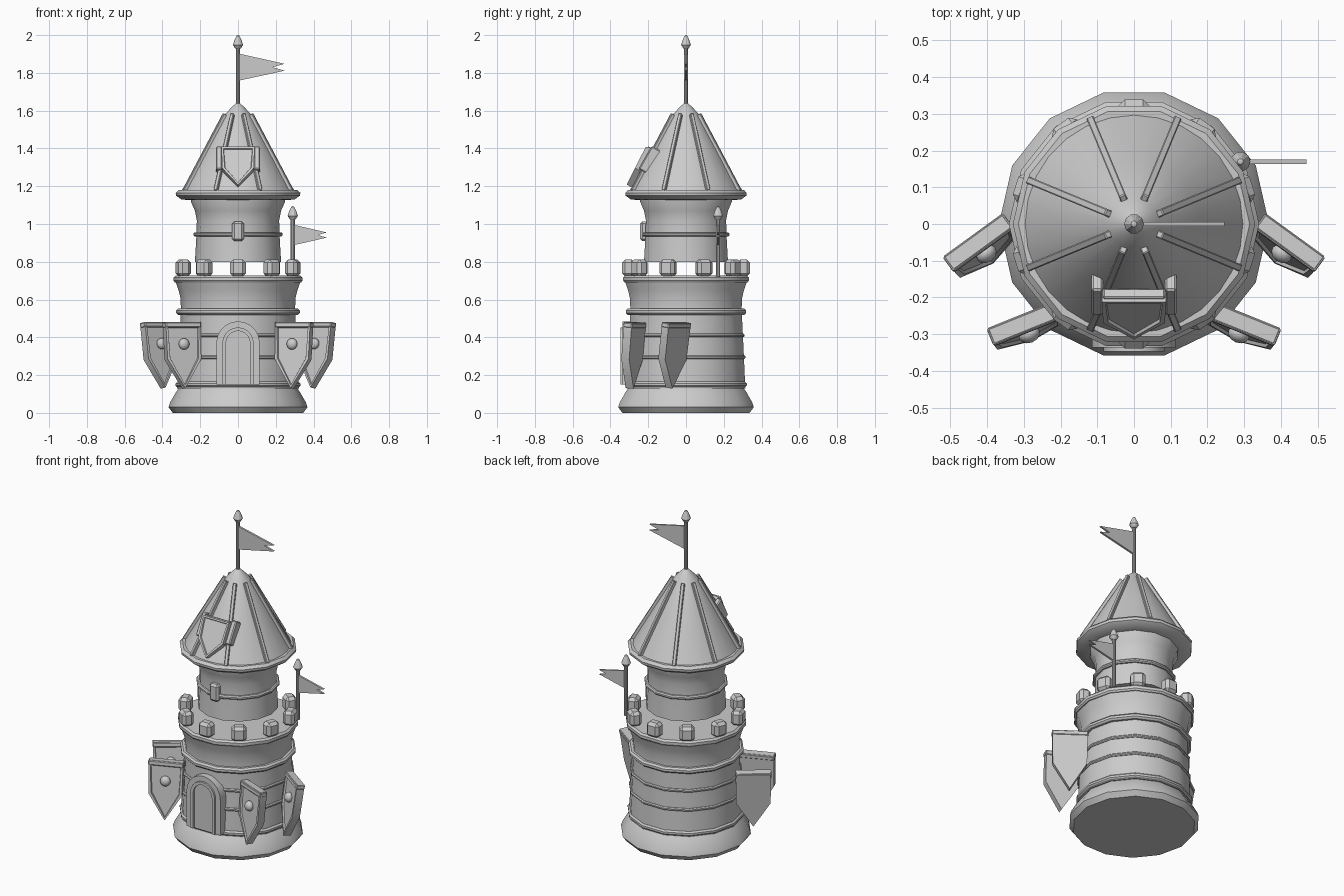
import bpy, bmesh, math
from mathutils import Matrix, Vector

cube = bpy.data.objects.get("Cube")
if cube:
    bpy.data.objects.remove(cube, do_unlink=True)

stone = bpy.data.materials.new("plain grey")
stone.use_nodes = True
GREY = (0.6, 0.6, 0.6, 1)
stone.diffuse_color = GREY
for node in stone.node_tree.nodes:
    if node.type == 'BSDF_PRINCIPLED':
        node.inputs["Base Color"].default_value = GREY


def finish(name, bm, matrix=None, bevel=0, smooth=True):
    if bevel:
        bmesh.ops.bevel(bm, geom=bm.edges[:], offset=bevel, segments=1, affect='EDGES')
    bmesh.ops.recalc_face_normals(bm, faces=bm.faces)
    me = bpy.data.meshes.new(name)
    bm.to_mesh(me)
    bm.free()
    for p in me.polygons:
        p.use_smooth = smooth
    me.set_sharp_from_angle(angle=math.radians(32))
    me.materials.append(stone)
    ob = bpy.data.objects.new(name, me)
    bpy.context.collection.objects.link(ob)
    if matrix:
        ob.matrix_world = matrix
    return ob


def lathe(name, profile, sides=14, at=(0, 0, 0), closed=False):
    """Revolve (radius, height) points around z."""
    bm = bmesh.new()
    pts = profile + profile[:1] if closed else profile
    vs = [bm.verts.new((r, 0, z)) for r, z in pts]
    es = [bm.edges.new(pair) for pair in zip(vs, vs[1:])]
    bmesh.ops.spin(bm, geom=vs + es, cent=(0, 0, 0), axis=(0, 0, 1),
                   angle=math.tau, steps=sides, use_merge=False)
    bmesh.ops.remove_doubles(bm, verts=bm.verts, dist=0.0005)
    return finish(name, bm, Matrix.Translation(at))


def band(name, r, z, h, depth=0.04):
    b = h * 0.3
    lathe(name, [(r - depth, z - h / 2), (r - b, z - h / 2), (r, z - h / 2 + b),
                 (r, z + h / 2 - b), (r - b, z + h / 2), (r - depth, z + h / 2)], closed=True)


def prism(outline, y0, y1):
    """Extrude an (x, z) outline from y0 to y1; returns bmesh and its front face."""
    bm = bmesh.new()
    face = bm.faces.new([bm.verts.new((x, y0, z)) for x, z in outline])
    new = bmesh.ops.extrude_face_region(bm, geom=[face])["geom"]
    for v in new:
        if isinstance(v, bmesh.types.BMVert):
            v.co.y = y1
    front = next(f for f in new if isinstance(f, bmesh.types.BMFace))
    bmesh.ops.recalc_face_normals(bm, faces=bm.faces)
    return bm, front


def box(name, size, matrix, bevel=0.0):
    bm = bmesh.new()
    bmesh.ops.create_cube(bm, size=1)
    bmesh.ops.scale(bm, vec=size, verts=bm.verts)
    return finish(name, bm, matrix, bevel)


def place(loc, yaw=0, tilt=0):
    return (Matrix.Translation(loc) @ Matrix.Rotation(math.radians(yaw), 4, 'Z')
            @ Matrix.Rotation(math.radians(tilt), 4, 'X'))


def shield(name, matrix, w, h, t, boss=True):
    x = w / 2
    outline = [(-x, 0), (x, 0), (x * 0.96, -h * 0.56), (0, -h), (-x * 0.96, -h * 0.56)]
    bm, front = prism(outline, t / 2, -t / 2)
    bmesh.ops.inset_region(bm, faces=[front], thickness=w * 0.08, depth=0)
    bmesh.ops.inset_region(bm, faces=[front], thickness=w * 0.02, depth=-t * 0.2)
    finish(name, bm, matrix, smooth=False)
    if boss:
        box(name + "_top_rail", (w * 1.02, t * 1.15, 0.03),
            matrix @ Matrix.Translation((0, 0, -0.014)), 0.006)
        bm = bmesh.new()
        bmesh.ops.create_uvsphere(bm, u_segments=12, v_segments=8, radius=0.03)
        finish(name + "_boss", bm, matrix @ Matrix.Translation((0, -t / 2, -h * 0.33))
               @ Matrix.Diagonal((1, 0.8, 1, 1)))


# Lower tower with flared base and parapet
lathe("base_plinth", [(0, 0), (0.345, 0), (0.368, 0.03), (0.36, 0.055), (0.325, 0.115),
                      (0.305, 0.14), (0, 0.14)])
lathe("lower_tower", [(0, 0.13), (0.322, 0.13), (0.312, 0.35), (0.302, 0.55), (0.305, 0.61),
                      (0.315, 0.65), (0.332, 0.7), (0, 0.7)])
for name, r, z, h in [("bottom_band", 0.33, 0.15, 0.03), ("low_band", 0.323, 0.295, 0.018),
                      ("middle_band", 0.318, 0.41, 0.018), ("upper_band", 0.327, 0.535, 0.034)]:
    band(name, r, z, h)
lathe("parapet_floor", [(0, 0.69), (0.334, 0.69), (0.341, 0.7), (0.341, 0.717),
                        (0.33, 0.727), (0, 0.727)])

# Ten battlement blocks
for i in range(10):
    turn = Matrix.Rotation(math.radians(36 * i), 4, 'Z')
    box("battlement", (0.084, 0.068, 0.09), turn @ Matrix.Translation((0, -0.305, 0.767)), 0.017)

# Upper tower
lathe("upper_tower", [(0, 0.8), (0.228, 0.8), (0.22, 0.94), (0.218, 1.02), (0.228, 1.07),
                      (0.25, 1.12), (0.25, 1.15), (0, 1.15)])
band("upper_tower_band", 0.236, 0.945, 0.022)
box("upper_window", (0.062, 0.05, 0.105), place((0, -0.218, 0.962)), 0.012)

# Roof with eave and ribs
lathe("roof_eave", [(0.24, 1.125), (0.3, 1.13), (0.328, 1.15), (0.33, 1.165), (0.315, 1.18),
                    (0.29, 1.18)], closed=True)
lathe("roof_cone", [(0, 1.15), (0.305, 1.165), (0.18, 1.385), (0.065, 1.585), (0.03, 1.622),
                    (0.012, 1.638), (0, 1.638)], sides=28)
low, high = Vector((0, -0.306, 1.175)), Vector((0, -0.074, 1.58))
lean = math.degrees(math.atan2(high.y - low.y, high.z - low.z))
for i in range(8):
    turn = Matrix.Rotation(math.radians(22.5 + 45 * i), 4, 'Z')
    box("roof_rib", (0.02, 0.024, (high - low).length),
        turn @ place((low + high) / 2, 0, -lean), 0.003)

# Roof shield held between two brackets
shield("roof_shield", place((0, -0.195, 1.4), 0, -lean + 3), 0.175, 0.225, 0.04, False)
box("roof_shield_rail", (0.17, 0.03, 0.022), place((0, -0.193, 1.395), 0, -lean), 0.004)
for side in (-1, 1):
    box("roof_bracket", (0.032, 0.07, 0.14), place((side * 0.1, -0.185, 1.335), 0, -lean), 0.006)

# Arched door and frame
def arch(r, z0=0.15, zc=0.37, n=10):
    arc = [(r * math.cos(math.pi * i / n), zc + r * math.sin(math.pi * i / n)) for i in range(n + 1)]
    return [(r, z0)] + arc + [(-r, z0)]

finish("door_frame", prism(arch(0.115) + arch(0.083)[::-1], -0.26, -0.337)[0])
finish("door_inner_frame", prism(arch(0.083) + arch(0.064)[::-1], -0.26, -0.347)[0])
finish("door_panel", prism(arch(0.066), -0.26, -0.335)[0])

# Four wall shields
for side, label in ((1, "left"), (-1, "right")):
    shield("front_shield_" + label, place((side * 0.298, -0.27, 0.478), side * -22, -5), 0.2, 0.35, 0.045)
    shield("side_shield_" + label, place((side * 0.425, -0.05, 0.478), side * -36, -8), 0.2, 0.35, 0.045)


# Flags on poles
def flag(name, x, y, z0, z1, length, top, height):
    lathe(name + "_pole", [(0, z0), (0.011, z0), (0.011, z1 - 0.05), (0, z1 - 0.05)], 10, (x, y, 0))
    lathe(name + "_finial", [(0, z1 - 0.072), (0.014, z1 - 0.072), (0.027, z1 - 0.052),
                             (0.02, z1 - 0.03), (0.008, z1 - 0.004), (0, z1)], 10, (x, y, 0))
    cloth = [(0, top), (length, top - height * 0.38), (length * 0.74, top - height * 0.5),
             (length, top - height * 0.63), (0, top - height)]
    finish(name + "_cloth", prism(cloth, 0.006, -0.006)[0], place((x, y, 0)), smooth=False)


flag("roof_flag", 0, 0, 1.6, 2.0, 0.247, 1.903, 0.145)
flag("parapet_flag", 0.29, 0.17, 0.72, 1.095, 0.18, 0.997, 0.11)
